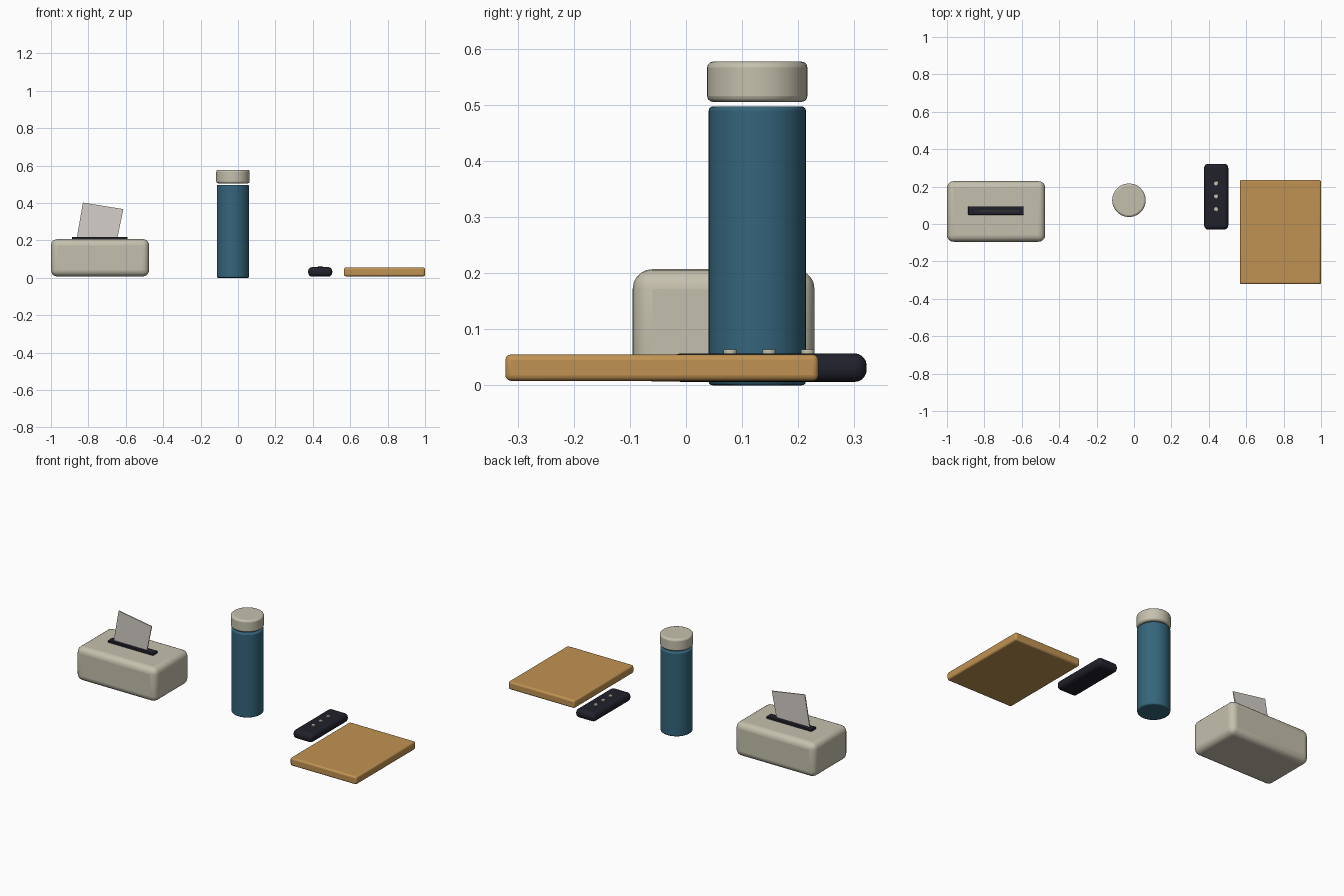
import bpy
import bmesh
from mathutils import Matrix

cube = bpy.data.objects.get("Cube")
if cube:
    bpy.data.objects.remove(cube, do_unlink=True)


def material(name, rgb):
    mat = bpy.data.materials.new(name)
    mat.use_nodes = True
    mat.diffuse_color = (*rgb, 1)
    mat.node_tree.nodes["Principled BSDF"].inputs["Base Color"].default_value = (*rgb, 1)
    return mat


cream = material("warm cream", (0.56, 0.53, 0.42))
blue = material("deep teal blue", (0.035, 0.13, 0.2))
wood = material("honey wood", (0.53, 0.29, 0.085))
dark = material("dark plastic", (0.015, 0.015, 0.025))
paper = material("tissue paper", (0.66, 0.62, 0.58))


def finish(name, bm, mat, bevel=0, segments=4):
    mesh = bpy.data.meshes.new(name)
    bmesh.ops.recalc_face_normals(bm, faces=bm.faces)
    bm.to_mesh(mesh)
    bm.free()
    mesh.materials.append(mat)
    obj = bpy.data.objects.new(name, mesh)
    bpy.context.collection.objects.link(obj)
    if bevel:
        mod = obj.modifiers.new("Rounded edges", "BEVEL")
        mod.width, mod.segments, mod.limit_method = bevel, segments, "ANGLE"
    bpy.ops.object.select_all(action="DESELECT")
    obj.select_set(True)
    bpy.context.view_layer.objects.active = obj
    bpy.ops.object.shade_smooth_by_angle(angle=0.6)
    return obj


def box(name, low, high, mat, bevel=0, segments=4):
    bm = bmesh.new()
    size = [h - l for l, h in zip(low, high)]
    mid = [(h + l) / 2 for l, h in zip(low, high)]
    bmesh.ops.create_cube(bm, size=1, matrix=Matrix.Translation(mid) @ Matrix.Diagonal((*size, 1)))
    return finish(name, bm, mat, bevel, segments)


def cylinder(name, x, y, bottom, top, radius, mat, bevel=0, sides=48):
    bm = bmesh.new()
    bmesh.ops.create_cone(bm, cap_ends=True, segments=sides, radius1=radius, radius2=radius,
                          depth=top - bottom, matrix=Matrix.Translation((x, y, (bottom + top) / 2)))
    return finish(name, bm, mat, bevel, 3)


# Tissue box with its slot and a slanted sheet
box("tissue_box", (-1, -0.095, 0.007), (-0.475, 0.229, 0.207), cream, 0.035, 5)
box("tissue_slot", (-0.887, 0.049, 0.205), (-0.591, 0.094, 0.219), dark, 0.002, 2)
bm = bmesh.new()
outline = [(-0.862, 0.212), (-0.645, 0.212), (-0.613, 0.367), (-0.829, 0.402)]
sides = [[bm.verts.new((x, y, z)) for x, z in outline] for y in (0.067, 0.073)]
for ring in sides:
    bm.faces.new(ring)
for i in range(4):
    j = (i + 1) % 4
    bm.faces.new((sides[0][i], sides[0][j], sides[1][j], sides[1][i]))
finish("tissue_sheet", bm, paper)

# Bottle and lid
cylinder("bottle_body", -0.027, 0.127, 0, 0.497, 0.0865, blue, 0.007)
cylinder("bottle_lid", -0.027, 0.127, 0.505, 0.577, 0.0895, cream, 0.011)

# Remote control and its row of buttons
box("remote_body", (0.375, -0.03, 0.006), (0.504, 0.322, 0.057), dark, 0.022, 5)
for i in range(3):
    cylinder(f"remote_button_{i + 1}", 0.439, 0.079 + i * 0.069, 0.055, 0.064, 0.012, cream, 0.002, 20)

# Wooden board
box("wooden_board", (0.566, -0.322, 0.008), (1, 0.236, 0.055), wood, 0.01, 3)
